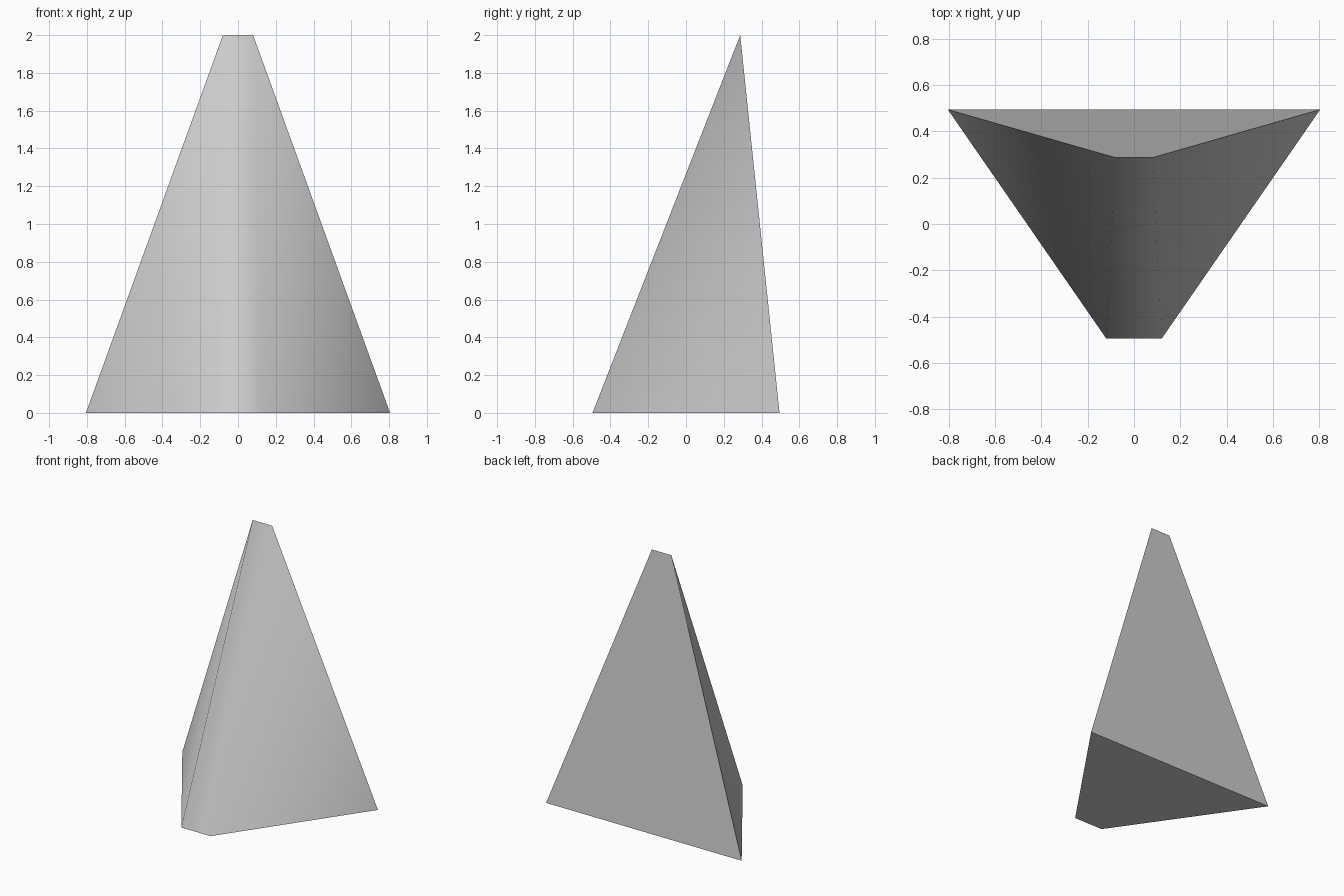
import bpy, bmesh, math

cube = bpy.data.objects.get("Cube")
if cube:
    bpy.data.objects.remove(cube, do_unlink=True)

# Single plain grey material
grey = bpy.data.materials.new("light_grey")
grey.use_nodes = True
colour = (0.6, 0.6, 0.6, 1)
grey.diffuse_color = colour
grey.node_tree.nodes["Principled BSDF"].inputs["Base Color"].default_value = colour

# Wedge: a trapezoid footprint rising to a short ridge
BACK, FRONT, RIDGE, HEIGHT = 0.495, -0.495, 0.287, 2.0
bm = bmesh.new()
left, right = [
    [bm.verts.new(p) for p in ((s * 0.805, BACK, 0), (s * 0.12, FRONT, 0), (s * 0.08, RIDGE, HEIGHT))]
    for s in (1, -1)
]
(lb, lf, lt), (rb, rf, rt) = left, right
for face in ((lb, lf, rf, rb), (lf, lt, rt, rf), (lb, rb, rt, lt), left, right):
    bm.faces.new(face)
bmesh.ops.recalc_face_normals(bm, faces=bm.faces)
mesh = bpy.data.meshes.new("wedge_body")
bm.to_mesh(mesh)
bm.free()
mesh.materials.append(grey)

body = bpy.data.objects.new("wedge_body", mesh)
bpy.context.collection.objects.link(body)

# Smooth across the front edges only; back and base stay crisp
bpy.ops.object.select_all(action="DESELECT")
body.select_set(True)
bpy.context.view_layer.objects.active = body
bpy.ops.object.shade_smooth_by_angle(angle=math.radians(65))
